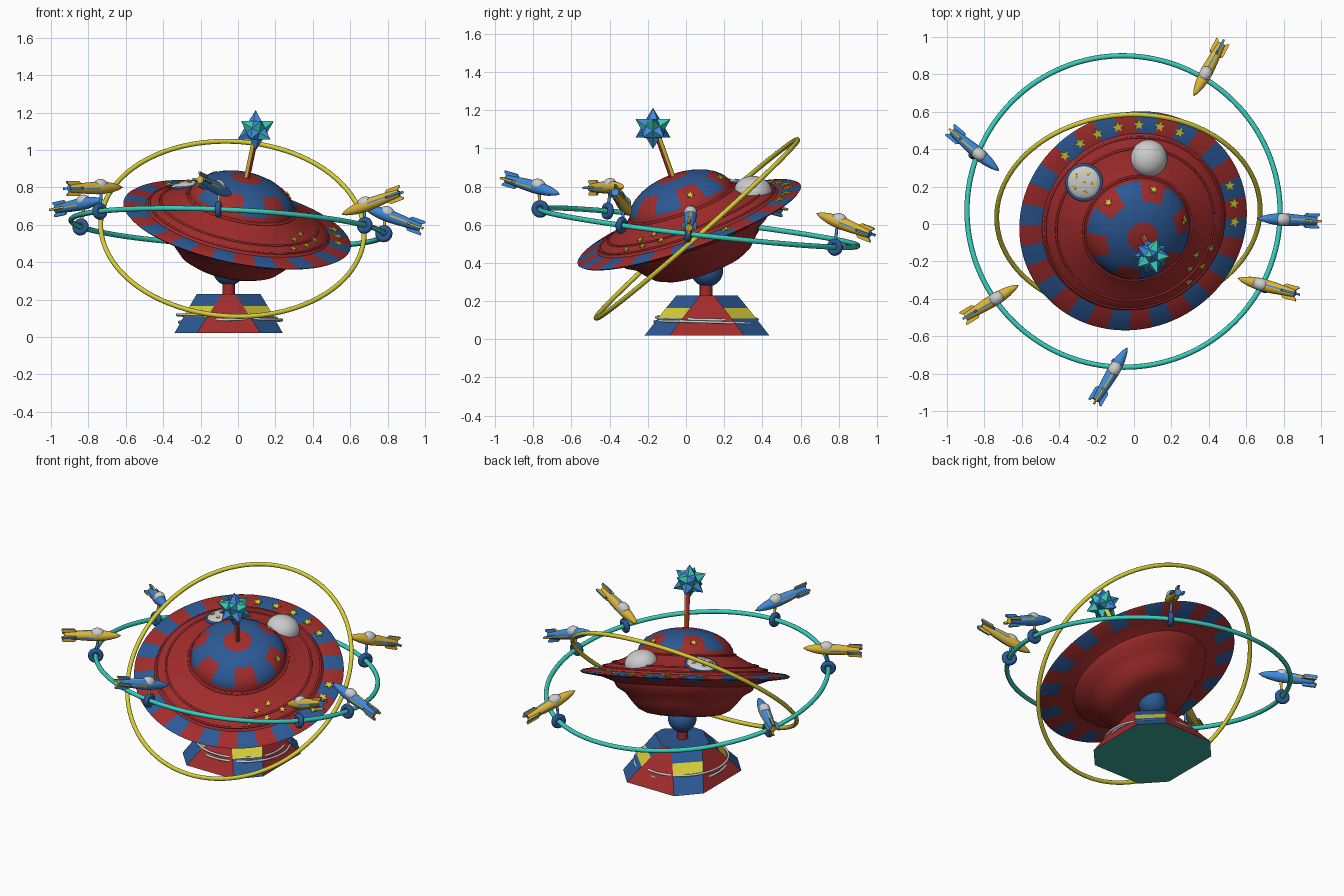
import bpy, bmesh, math
from mathutils import Vector, Matrix

if "Cube" in bpy.data.objects:
    bpy.data.objects.remove(bpy.data.objects["Cube"])

COL = {'red': (.36, .025, .025), 'blue': (.025, .1, .3), 'yellow': (.68, .62, .04),
       'teal': (.04, .62, .5), 'sky': (.05, .25, .7), 'gold': (.72, .46, .04), 'green': (.04, .4, .3)}
MATS = {}
for k, c in COL.items():
    MATS[k] = bpy.data.materials.new(k)
    MATS[k].diffuse_color = (*c, 1)


def finish(name, bm, mats=(), M=Matrix(), smooth=35):
    bmesh.ops.remove_doubles(bm, verts=bm.verts, dist=1e-5)
    bmesh.ops.recalc_face_normals(bm, faces=bm.faces)
    me = bpy.data.meshes.new(name)
    bm.to_mesh(me)
    bm.free()
    for m in mats:
        me.materials.append(MATS[m])
    if smooth:
        me.polygons.foreach_set('use_smooth', [True] * len(me.polygons))
        me.set_sharp_from_angle(angle=math.radians(smooth))
    ob = bpy.data.objects.new(name, me)
    ob.matrix_world = M
    bpy.context.collection.objects.link(ob)
    return ob


def lathe(name, prof, segs, mats=(), M=Matrix(), pick=lambda i, j: 0, closed=False, smooth=35):
    """Revolve (radius, height) points about local z; pick(band, segment) chooses the material."""
    bm = bmesh.new()
    rings = [[bm.verts.new((r * math.cos(2 * math.pi * j / segs), r * math.sin(2 * math.pi * j / segs), z))
              for j in range(segs)] for r, z in prof]
    n = len(prof)
    for i in range(n if closed else n - 1):
        a, b = rings[i], rings[(i + 1) % n]
        for j in range(segs):
            k = (j + 1) % segs
            bm.faces.new((a[j], a[k], b[k], b[j])).material_index = pick(i, j)
    return finish(name, bm, mats, M, smooth)


def torus(name, R, r, mats=(), M=Matrix(), segs=96, sides=10):
    prof = [(R + r * math.cos(2 * math.pi * i / sides), r * math.sin(2 * math.pi * i / sides)) for i in range(sides)]
    return lathe(name, prof, segs, mats, M, closed=True, smooth=80)


def ball(name, r, h, mats=(), M=Matrix(), half=False, segs=32):
    lo = 0 if half else -90
    n = 8 if half else 16
    prof = [(r * math.cos(math.radians(lo + (90 - lo) * i / n)), h * math.sin(math.radians(lo + (90 - lo) * i / n)))
            for i in range(n + 1)]
    return lathe(name, prof, segs, mats, M)


def frame(pos, n):
    return Matrix.Translation(pos) @ Vector((0, 0, 1)).rotation_difference(Vector(n)).to_matrix().to_4x4()


def rod(name, a, b, r, mats):
    a, b = Vector(a), Vector(b)
    L = (b - a).length
    return lathe(name, [(0, 0), (r, 0), (r, L), (0, L)], 16, mats, frame(a, b - a),
                 lambda i, j: (j // 4) % len(mats))


def star(name, r, M):
    bm = bmesh.new()
    vs = [[bm.verts.new(((r if k % 2 == 0 else r * .45) * math.cos(k * math.pi / 5),
                         (r if k % 2 == 0 else r * .45) * math.sin(k * math.pi / 5), z)) for k in range(10)]
          for z in (-.004, .004)]
    bm.faces.new(vs[1])
    bm.faces.new(vs[0])
    for k in range(10):
        bm.faces.new((vs[0][k], vs[0][(k + 1) % 10], vs[1][(k + 1) % 10], vs[1][k]))
    finish(name, bm, ['yellow'], M, 0)


# Base: eight-sided plinth, red wedges between banded panels
bm = bmesh.new()
rows = []
for z, t in ((.02, 0), (.11, .42), (.165, .68), (.23, 1)):
    ax, ay = .29 + t * (.17 - .29), .327 + t * (.16 - .327)
    wx, wy = .17 + t * (.035 - .17), .195 + t * (.035 - .195)
    row = [bm.verts.new((-.05 + x, .11 + y, z)) for x, y in (
        (ax, -wy), (ax, wy), (wx, ay), (-wx, ay), (-ax, wy), (-ax, -wy), (-wx, -ay), (wx, -ay))]
    rows.append(row)
for i in range(3):
    for j in range(8):
        k = (j + 1) % 8
        f = bm.faces.new((rows[i][j], rows[i][k], rows[i + 1][k], rows[i + 1][j]))
        f.material_index = 0 if j % 2 == 0 else (1, 2, 1)[i]
bm.faces.new(rows[0]).material_index = 3
bm.faces.new(rows[3]).material_index = 1
finish('base', bm, ['red', 'blue', 'yellow', 'green'], smooth=0)
torus('base_ring_upper', .265, .007, (), frame((-.06, .11, .11), (.03, .02, 1)))
torus('base_ring_lower', .275, .007, (), frame((-.04, .11, .085), (-.02, .03, 1)))
rod('neck', (-.05, .105, .2), (-.05, .105, .33), .033, ['red'])
ball('neck_ball', .085, .085, ['blue'], Matrix.Translation((-.05, .11, .36)))

# Tilted saucer with a flat chequered rim
N = Vector((.194, -.328, .924)).normalized()
S = frame((-.005, .017, .6), N)
prof = [(0, -.25), (.15, -.247), (.22, -.236), (.27, -.212), (.31, -.17), (.35, -.12), (.4, -.09), (.42, -.055),
        (.5, -.025), (.61, -.008), (.62, 0), (.61, .008), (.5, .018), (.485, .035), (.43, .056), (.37, .08),
        (.31, .112), (.28, .13), (0, .14)]
lathe('saucer', prof, 96, ['red', 'blue'], S, lambda i, j: (j // 3) % 2 if 8 <= i <= 11 else 0)
for r, z in ((.485, .034), (.43, .057), (.295, .12)):
    torus('saucer_ridge', r, .006, ['red'], S @ Matrix.Translation((0, 0, z)), 96, 8)

# Top dome with painted spokes
angs = [math.radians(a) for a in (0, 12, 24, 36, 48, 58, 66, 73, 79, 85, 90)]


def dome_paint(i, j):
    if i >= 7:
        return 0
    if i >= 4:
        return 1
    return (j // 8) % 2 if i >= 1 else 0


lathe('dome', [(.285 * math.cos(a), .12 + .155 * math.sin(a)) for a in angs], 96, ['red', 'blue'], S, dome_paint)


def on_saucer(az, r, z, tilt):
    """Frame on the saucer surface, leaning outwards."""
    return S @ Matrix.Rotation(math.radians(az), 4, 'Z') @ Matrix.Translation((r, 0, z)) @ \
        Matrix.Rotation(math.radians(tilt), 4, 'Y')


# Two windows
ball('window_bubble', .1, .08, (), on_saucer(81, .38, .068, 23), True)
W = on_saucer(139, .385, .072, 24)
ball('star_window', .092, .03, (), W, True)
torus('star_window_frame', .093, .009, ['blue'], W, 48)
for a, r in ((0, 0), (0, .055), (72, .055), (144, .055), (216, .055), (288, .055)):
    star('window_star', .014, W @ Matrix.Rotation(math.radians(a), 4, 'Z')
         @ Matrix.Translation((r, 0, .024 if r else .031)) @ Matrix.Rotation(.25 if r else 0, 4, 'Y'))

# Scattered stars on rim and body
for az in (-2, 9, 20, 65, 77, 89, 101, 113, 124, 135):
    star('rim_star', .03, on_saucer(az, .55, .016, 5))
for az, r, z in ((-40, .4, .071), (-28, .38, .079), (-34, .455, .05), (-20, .445, .054), (-48, .46, .048)):
    star('body_star', .02, on_saucer(az, r, z, 21))
for az in (15, 75, 135):
    star('dome_star', .024, on_saucer(az, .25, .197, 50))

# Antenna and twelve-spiked star
rod('antenna', S @ Vector((0, 0, .25)), S @ Vector((0, 0, .52)), .016, ['yellow', 'red'])
bm = bmesh.new()
ico = bmesh.new()
bmesh.ops.create_icosphere(ico, subdivisions=1, radius=.108)
for e in ico.edges:
    c = [f.calc_center_median().normalized() * .062 for f in e.link_faces]
    for n, v in enumerate(e.verts):
        f = bm.faces.new([bm.verts.new(p) for p in (v.co, c[0], c[1])])
        f.material_index = (e.index + n) % 2
ico.free()
finish('antenna_star', bm, ['teal', 'sky'], Matrix.Translation((.095, -.173, 1.105)), 0)

# Orbit rings
RC, RN, RR = Vector((-.056, .067, .585)), Vector((.047, .115, 1)).normalized(), .838
torus('teal_orbit_ring', RR, .014, ['teal'], frame(RC, RN), 128)
torus('yellow_orbit_ring', .705, .013, ['yellow'], frame((-.03, .057, .578), (.045, -.663, .748)), 128)


# Rockets riding on the teal ring
def rocket(nose, tail, main, trim):
    nose, tail = Vector(nose), Vector(tail)
    L = (nose - tail).length
    z = (nose - tail).normalized()
    x = Vector((0, 0, 1)).cross(z).normalized()
    y = z.cross(x)
    M = Matrix.Translation(tail) @ Matrix((x, y, z)).transposed().to_4x4()
    prof = [(0, .015), (.02, .015), (.024, .06), (.03, .12), (.034, .19), (.033, .23), (.026, .28), (.014, .325)]
    lathe('rocket_body', [(r, h * L / .35) for r, h in prof] + [(0, L)], 24, [main, trim], M,
          lambda i, j: 1 if i == 0 or (i in (2, 3) and j % 6 == 0) else 0)
    for k in range(4):
        bm = bmesh.new()
        pts = [(.015, .1), (.04, .075), (.04, 0), (.03, 0), (.015, .02)]
        s = [[bm.verts.new((px, t, pz)) for px, pz in pts] for t in (-.006, .006)]
        bm.faces.new(s[0])
        bm.faces.new(s[1])
        for i in range(5):
            f = bm.faces.new((s[0][i], s[0][(i + 1) % 5], s[1][(i + 1) % 5], s[1][i]))
            f.material_index = 1
        finish('rocket_fin', bm, [main, trim], M @ Matrix.Rotation(k * math.pi / 2, 4, 'Z'), 0)
    ball('rocket_canopy', .034, .042, (), M @ Matrix.Translation((0, .014, L * .6)), segs=20)
    p = nose.lerp(tail, .38)
    q = p - RC
    q -= RN * q.dot(RN)
    foot = RC + q.normalized() * RR
    rod('rocket_post', foot, p, .008, [trim])
    torus('rocket_collar', .029, .017, ['blue'], frame(foot, RN.cross(q).normalized()), 24)


for nose, tail, warm in (((.318, .683, .66), (.475, .975, .545), 1), ((.66, .03, .70), (.99, .015, .58), 0),
                         ((.553, -.29, .655), (.874, -.375, .775), 1), ((-.035, -.66, .76), (-.21, -.955, .845), 0),
                         ((-.615, -.325, .80), (-.915, -.507, .793), 1), ((-.72, .283, .735), (-.985, .505, .68), 0)):
    rocket(nose, tail, 'gold' if warm else 'sky', 'sky' if warm else 'gold')

for m in bpy.data.materials:
    if m.users and not m.is_grease_pencil:
        m.use_nodes = True
        m.node_tree.nodes["Principled BSDF"].inputs["Base Color"].default_value = m.diffuse_color
